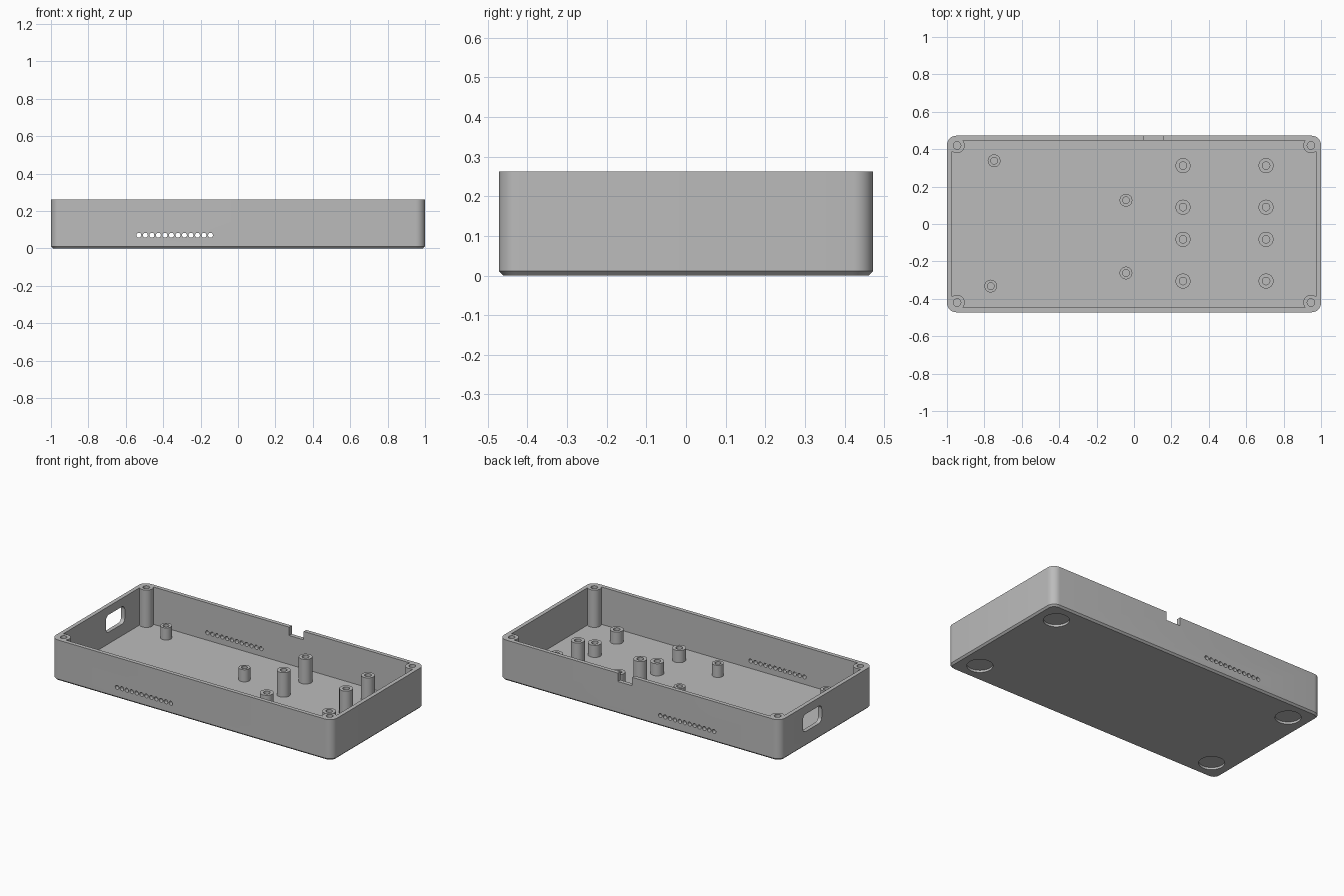
import bpy, bmesh
from math import sin, cos, pi, radians
from mathutils import Matrix, Vector

if "Cube" in bpy.data.objects:
    bpy.data.objects.remove(bpy.data.objects["Cube"])

HX, HY, HEIGHT = 1.0, 0.472, 0.262      # outer half sizes and height
WALL, FLOOR, CORNER, CHAMFER = 0.026, 0.022, 0.05, 0.011
MIRROR = [(sx, sy) for sx in (-1, 1) for sy in (-1, 1)]

grey = bpy.data.materials.new("plain_grey")
grey.use_nodes = True
colour = (0.5, 0.5, 0.5, 1)
grey.diffuse_color = colour
grey.node_tree.nodes["Principled BSDF"].inputs["Base Color"].default_value = colour


def finish(name, bm):
    bmesh.ops.recalc_face_normals(bm, faces=bm.faces)
    mesh = bpy.data.meshes.new(name)
    bm.to_mesh(mesh)
    bm.free()
    mesh.materials.append(grey)
    obj = bpy.data.objects.new(name, mesh)
    bpy.context.collection.objects.link(obj)
    return obj


def select(obj):
    bpy.ops.object.select_all(action='DESELECT')
    obj.select_set(True)
    bpy.context.view_layer.objects.active = obj


def smooth(obj):
    select(obj)
    bpy.ops.object.shade_smooth_by_angle(angle=radians(30))


def rounded_rect(hx, hy, r, steps=8):
    """Outline of a rounded rectangle, anticlockwise."""
    pts = []
    for k, (sx, sy) in enumerate([(1, 1), (-1, 1), (-1, -1), (1, -1)]):
        for i in range(steps + 1):
            a = (k + i / steps) * pi / 2
            pts.append((sx * (hx - r) + r * cos(a), sy * (hy - r) + r * sin(a)))
    return pts


def loft(bm, loops):
    """Closed solid through matching loops of points."""
    rings = [[bm.verts.new(p) for p in loop] for loop in loops]
    for low, high in zip(rings, rings[1:]):
        for i in range(len(low)):
            j = (i + 1) % len(low)
            bm.faces.new((low[i], low[j], high[j], high[i]))
    bm.faces.new(rings[0][::-1])
    bm.faces.new(rings[-1])


def box(bm, low, high):
    low, high = Vector(low), Vector(high)
    bmesh.ops.create_cube(bm, size=1, matrix=Matrix.Translation((low + high) / 2)
                          @ Matrix.Diagonal((*(high - low), 1)))


def rod(bm, x, y, z0, z1, r, sides=32):
    bmesh.ops.create_cone(bm, cap_ends=True, segments=sides, radius1=r, radius2=r,
                          depth=z1 - z0, matrix=Matrix.Translation((x, y, (z0 + z1) / 2)))


def cut(obj, name, bm):
    """Subtract a temporary solid from an object."""
    cutter = finish(name, bm)
    cutter.hide_render = True
    mod = obj.modifiers.new(name, 'BOOLEAN')
    mod.operation, mod.solver, mod.object = 'DIFFERENCE', 'EXACT', cutter
    select(obj)
    bpy.ops.object.modifier_apply(modifier=name)
    bpy.data.objects.remove(cutter)


# Outer body with rounded corners and a chamfered bottom edge
bm = bmesh.new()
levels = [(0, CHAMFER), (CHAMFER, 0), (HEIGHT, 0)]
loft(bm, [[(x, y, z) for x, y in rounded_rect(HX - d, HY - d, CORNER - d)]
          for z, d in levels])
case = finish("case_shell", bm)

# Cavity that leaves a full-height screw post in each corner
bm = bmesh.new()
box(bm, (WALL - HX, WALL - HY, FLOOR), (HX - WALL, HY - WALL, 0.4))
cavity = finish("cavity", bm)
bm = bmesh.new()
for sx, sy in MIRROR:
    rod(bm, sx * 0.946, sy * 0.42, -0.1, 0.5, 0.041)
cut(cavity, "corner_posts", bm)
bm = bmesh.new()
bm.from_mesh(cavity.data)
bpy.data.objects.remove(cavity)
cut(case, "cavity_cut", bm)

# Screw holes in the corner posts and foot recesses underneath
bm = bmesh.new()
for sx, sy in MIRROR:
    rod(bm, sx * 0.946, sy * 0.42, FLOOR + 0.02, 0.4, 0.02)
    rod(bm, sx * 0.865, sy * 0.34, -0.1, 0.014, 0.075, 48)
cut(case, "round_holes", bm)

# Row of vent holes through the front and back walls
bm = bmesh.new()
for i in range(12):
    bmesh.ops.create_cone(bm, cap_ends=True, segments=20, radius1=0.013, radius2=0.013, depth=1.2,
                          matrix=Matrix.Translation((-0.53 + i * 0.0348, 0, 0.07))
                          @ Matrix.Rotation(pi / 2, 4, 'X'))
cut(case, "vents", bm)

# Rounded port opening in the end wall
bm = bmesh.new()
loft(bm, [[(x, 0.145 + y, 0.152 + z) for y, z in rounded_rect(0.096, 0.056, 0.03)]
          for x in (-1.1, -0.9)])
cut(case, "port", bm)

# Notch in the rim of the back wall
bm = bmesh.new()
box(bm, (0.052, 0.4, 0.208), (0.155, 0.6, 0.4))
cut(case, "notch", bm)
smooth(case)


def standoff(name, x, y, top, radius, bore, sides=32):
    """Hollow round post standing on the floor."""
    profile = [(radius, FLOOR - 0.004), (radius, top), (bore, top), (bore, FLOOR + 0.005)]
    bm = bmesh.new()
    loft(bm, [[(x + r * cos(2 * pi * i / sides), y + r * sin(2 * pi * i / sides), z)
               for i in range(sides)] for r, z in profile])
    smooth(finish(name, bm))


# Wide standoffs: taller towards the back, short towards the front
for x in (0.262, 0.706):
    for y, top in ((0.312, 0.18), (0.09, 0.18), (-0.082, 0.1), (-0.305, 0.1)):
        standoff("wide_standoff", x, y, top, 0.04, 0.02)

# Slim standoffs for the second board
for x, y in ((-0.748, 0.338), (-0.766, -0.332), (-0.043, 0.127), (-0.043, -0.262)):
    standoff("slim_standoff", x, y, 0.1, 0.034, 0.018)
